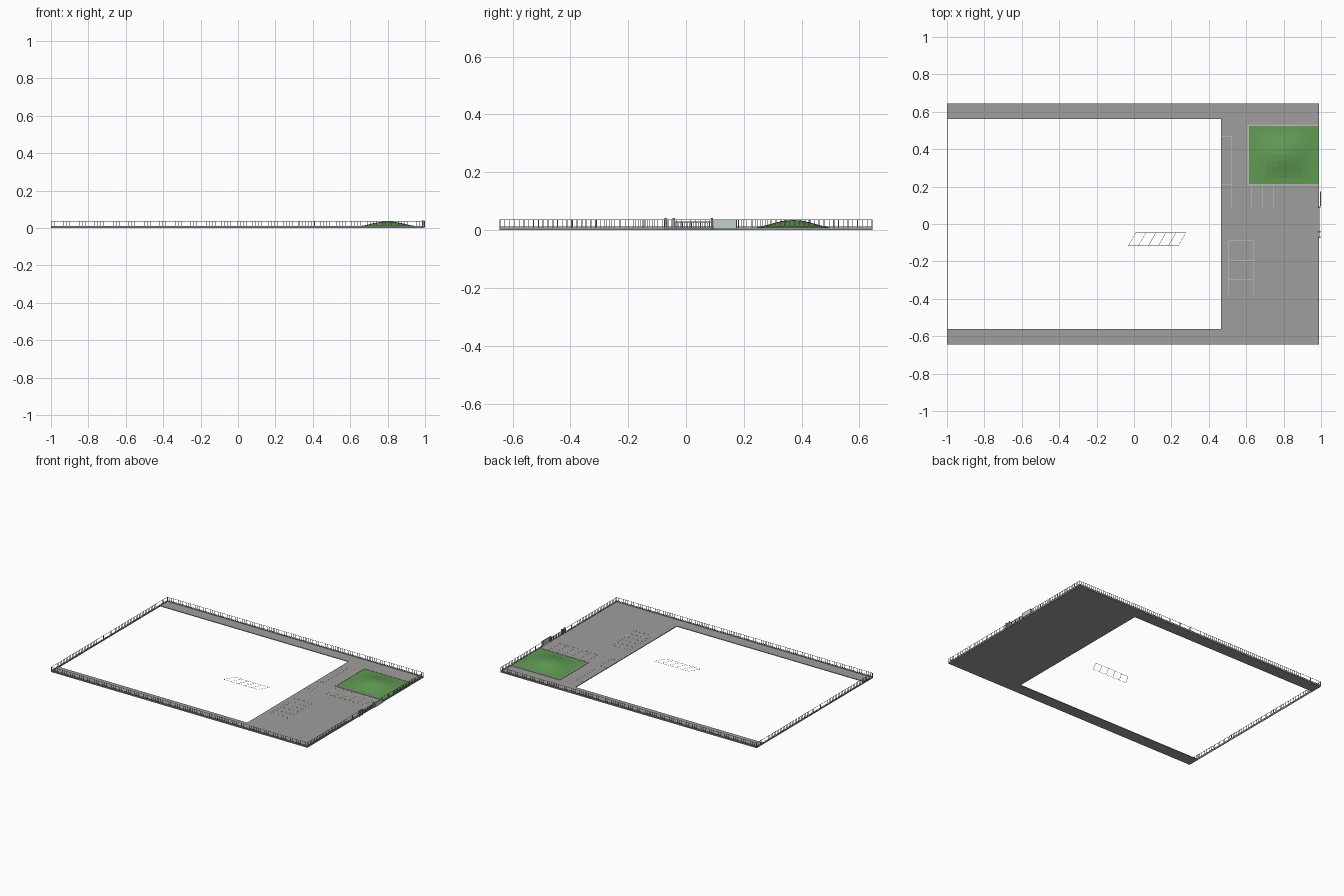
import bpy, bmesh, math
from mathutils import Matrix, Vector

if "Cube" in bpy.data.objects:
    bpy.data.objects.remove(bpy.data.objects["Cube"])


def mat(name, col):
    m = bpy.data.materials.new(name)
    m.diffuse_color = (*col, 1)
    m.use_nodes = True
    m.node_tree.nodes["Principled BSDF"].inputs["Base Color"].default_value = m.diffuse_color
    return m


ASPHALT = mat("asphalt", (0.35, 0.345, 0.34))
PAINT = mat("paint", (0.6, 0.6, 0.58))
GRASS = mat("grass", (0.12, 0.33, 0.09))
STONE = mat("stone", (0.5, 0.48, 0.45))
METAL = mat("metal", (0.3, 0.32, 0.33))
PANEL = mat("panel", (0.55, 0.62, 0.62))


def finish(bm, name, material):
    me = bpy.data.meshes.new(name)
    bm.to_mesh(me)
    bm.free()
    ob = bpy.data.objects.new(name, me)
    bpy.context.collection.objects.link(ob)
    me.materials.append(material)
    return ob


def add_box(bm, x0, x1, y0, y1, z0, z1):
    m = Matrix.Translation(((x0 + x1) / 2, (y0 + y1) / 2, (z0 + z1) / 2))
    bmesh.ops.create_cube(bm, size=1, matrix=m @ Matrix.Diagonal((x1 - x0, y1 - y0, z1 - z0, 1)))


def boxes(name, material, *items):
    bm = bmesh.new()
    for b in items:
        add_box(bm, *b)
    return finish(bm, name, material)


X0, X1, Y = -1.0, 0.99, 0.645
IX, IY, TOP = 0.465, 0.562, 0.005

# U-shaped asphalt yard around the open building plot
bm = bmesh.new()
pts = [(X0, -Y), (X1, -Y), (X1, Y), (X0, Y), (X0, IY), (IX, IY), (IX, -IY), (X0, -IY)]
face = bm.faces.new([bm.verts.new((x, y, 0)) for x, y in pts])
ext = bmesh.ops.extrude_face_region(bm, geom=[face])
bmesh.ops.translate(bm, vec=(0, 0, TOP), verts=[v for v in ext["geom"] if isinstance(v, bmesh.types.BMVert)])
bmesh.ops.recalc_face_normals(bm, faces=bm.faces)
finish(bm, "asphalt_yard", ASPHALT)


# Painted parking lines
def lines(name, segs, w=0.0018):
    bm = bmesh.new()
    for a, b in segs:
        a, b = Vector(a), Vector(b)
        d = b - a
        c = (a + b) / 2
        m = (Matrix.Translation((c.x, c.y, TOP + 0.0003)) @ Matrix.Rotation(math.atan2(d.y, d.x), 4, 'Z')
             @ Matrix.Diagonal((d.length + w, w, 0.0006, 1)))
        bmesh.ops.create_cube(bm, size=1, matrix=m)
    finish(bm, name, PAINT)


lines("side_bay_lines", [((0.52, 0.08), (0.52, 0.47))] + [((IX, y), (0.52, y)) for y in (0.08, 0.21, 0.47)])
lines("lawn_bay_lines", [((0.63, 0.08), (0.925, 0.08))]
      + [((0.63 + 0.059 * i, 0.08), (0.63 + 0.059 * i, 0.205)) for i in range(6)])
lines("lower_bay_lines", [((x, -0.09), (x, -0.38)) for x in (0.507, 0.64)]
      + [((0.507, -0.09 - 0.052 * i), (0.64, -0.09 - 0.052 * i)) for i in range(6)])
lines("slanted_bay_lines", [((0.01, -0.047), (0.277, -0.047)), ((-0.03, -0.117), (0.237, -0.117))]
      + [((-0.03 + 0.0534 * i, -0.117), (0.01 + 0.0534 * i, -0.047)) for i in range(6)])

# Lawn mound with a stone kerb
GX0, GX1, GY0, GY1 = 0.615, 0.986, 0.215, 0.525
bm = bmesh.new()
bmesh.ops.create_grid(bm, x_segments=12, y_segments=10, size=1)
for v in bm.verts:
    u, w = v.co.x, v.co.y
    h = (math.cos(u * math.pi / 2) * math.cos(w * math.pi / 2)) ** 2 if max(abs(u), abs(w)) < 0.99 else 0
    v.co = ((GX0 + GX1) / 2 + u * (GX1 - GX0) / 2, (GY0 + GY1) / 2 + w * (GY1 - GY0) / 2, 0.007 + 0.028 * h)
finish(bm, "lawn_mound", GRASS)
k = 0.008
boxes("lawn_kerb", STONE,
      (GX0 - k, GX0, GY0 - k, GY1 + k, TOP - 0.001, 0.009), (GX0, GX1, GY0 - k, GY0, TOP - 0.001, 0.009),
      (GX0, GX1, GY1, GY1 + k, TOP - 0.001, 0.009))


# Perimeter fence: kerb, rails and pickets
def fence(name, a, b):
    a, b = Vector(a), Vector(b)
    t = 0.0016
    lo = (min(a.x, b.x), min(a.y, b.y))
    hi = (max(a.x, b.x), max(a.y, b.y))
    boxes(name + "_kerb", METAL, (lo[0] - 0.0015, hi[0] + 0.0015, lo[1] - 0.0015, hi[1] + 0.0015, 0, 0.009))
    bm = bmesh.new()
    for z in (0.013, 0.035):
        add_box(bm, lo[0] - t / 2, hi[0] + t / 2, lo[1] - t / 2, hi[1] + t / 2, z - t / 2, z + t / 2)
    n = round((b - a).length / 0.0165)
    for i in range(n + 1):
        p = a.lerp(b, i / n)
        s = 0.0014 if i % 5 == 0 else 0.0008
        add_box(bm, p.x - s, p.x + s, p.y - s, p.y + s, 0.008, 0.036)
    finish(bm, name + "_railing", METAL)


fx0, fx1, fy = X0 + 0.0015, X1 - 0.0015, Y - 0.0015
fence("front_fence", (fx0, -fy), (fx1, -fy))
fence("back_fence", (fx0, fy), (fx1, fy))
fence("left_fence", (fx0, -fy), (fx0, fy))
fence("right_fence_near", (fx1, -fy), (fx1, -0.075))
fence("right_fence_far", (fx1, 0.175), (fx1, fy))

# Entrance: posts, door panel and sliding gate
boxes("gate_posts", METAL, *[(0.985, 0.996, y - 0.004, y + 0.004, 0, 0.041) for y in (-0.07, -0.042, 0.09)])
boxes("gate_panel", PANEL, (0.994, 1.0, 0.095, 0.175, 0.004, 0.036))
boxes("wicket_door", METAL, *[(0.989, 0.991, -0.068 + 0.006 * i, -0.0665 + 0.006 * i, 0.006, 0.036) for i in range(5)],
      (0.989, 0.991, -0.07, -0.04, 0.034, 0.036), (0.989, 0.991, -0.07, -0.04, 0.006, 0.008))
boxes("sliding_gate", METAL,
      (0.989, 0.992, -0.04, 0.09, 0.005, 0.008), (0.989, 0.992, -0.04, 0.09, 0.027, 0.03),
      *[(0.9895, 0.9915, -0.037 + 0.0078 * i, -0.0345 + 0.0078 * i, 0.006, 0.029) for i in range(17)])
